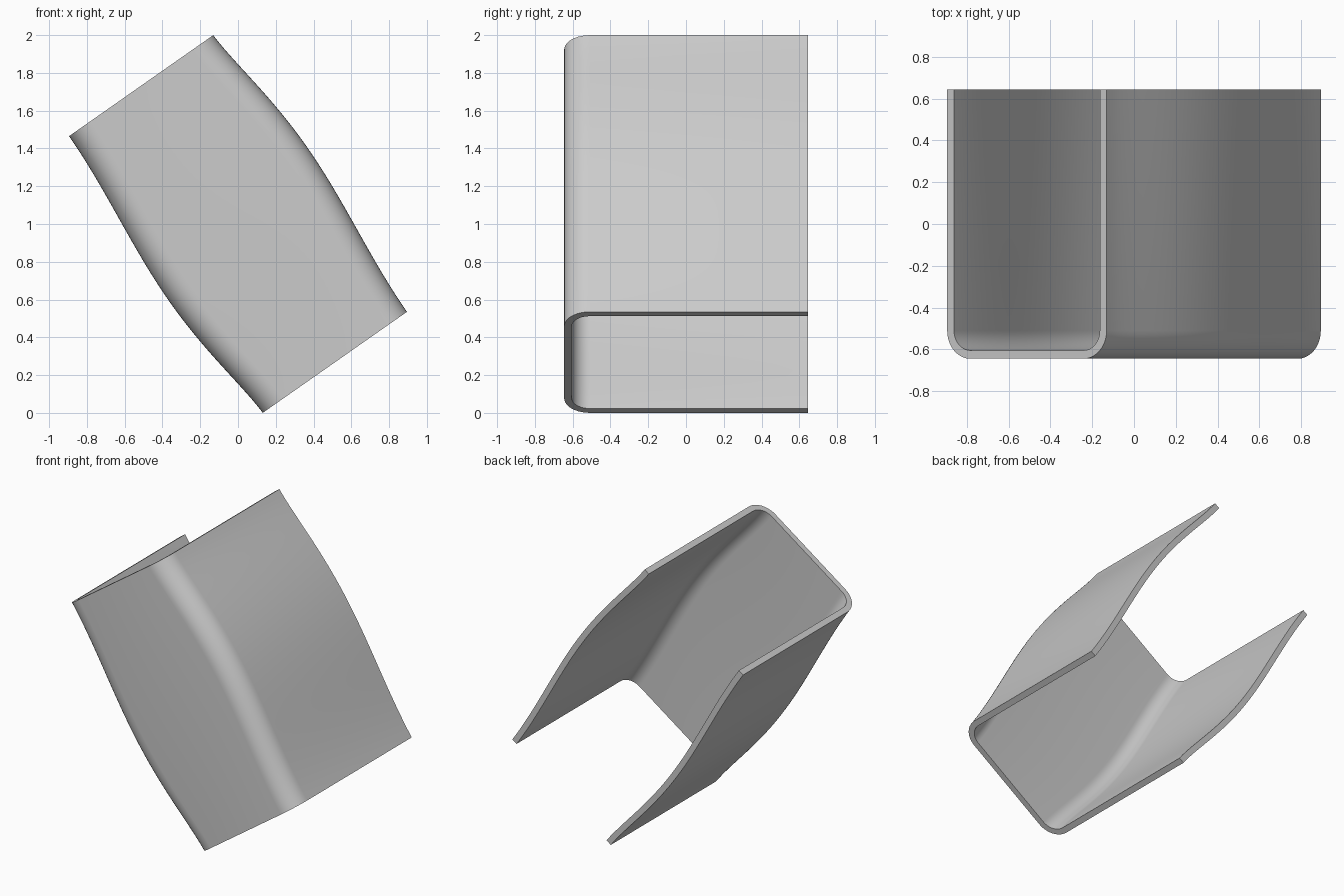
import bpy, bmesh, math
from mathutils import Vector

if "Cube" in bpy.data.objects:
    bpy.data.objects.remove(bpy.data.objects["Cube"])

LENGTH, HALF, DEPTH = 1.788, 0.466, 0.645
WALL, RADIUS = 0.04, 0.135
STEPS, ARC = 40, 10
TILT = math.radians(35)
across = Vector((math.cos(TILT), 0, math.sin(TILT)))
along = Vector((-math.sin(TILT), 0, math.cos(TILT)))

grey = bpy.data.materials.new("light grey")
grey.use_nodes = True
grey.diffuse_color = (0.6, 0.6, 0.6, 1)
grey.node_tree.nodes["Principled BSDF"].inputs["Base Color"].default_value = (0.6, 0.6, 0.6, 1)


def bulge(t):
    """Outward swell of a side wall, strongest just below the middle."""
    return 0.067 * max(0, math.sin(math.pi * t ** 0.82)) ** 1.8


def u_line(left, right, inset):
    """Rounded U open at the back, as (across, depth) pairs."""
    r = RADIUS - inset
    pts = [(left + inset, DEPTH)]
    for cx, start in ((left + RADIUS, math.pi), (right - RADIUS, 1.5 * math.pi)):
        for i in range(ARC + 1):
            a = start + 0.5 * math.pi * i / ARC
            pts.append((cx + r * math.cos(a), RADIUS - DEPTH + r * math.sin(a)))
    return pts + [(right - inset, DEPTH)]


# Sweep the channel section along the tilted axis
bm = bmesh.new()
rings = []
for k in range(STEPS + 1):
    t = k / STEPS
    left, right = -HALF - bulge(t), HALF + bulge(1 - t)
    section = u_line(left, right, 0) + u_line(left, right, WALL)[::-1]
    base = Vector((0, 0, 1)) + along * (t - 0.5) * LENGTH
    rings.append([bm.verts.new(base + across * u + Vector((0, y, 0))) for u, y in section])

n = len(rings[0])
for a, b in zip(rings, rings[1:]):
    for i in range(n):
        j = (i + 1) % n
        bm.faces.new((a[i], a[j], b[j], b[i]))

# Close both end rims with quads between the outer and inner lines
for ring in (rings[0], rings[-1]):
    for i in range(n // 2 - 1):
        bm.faces.new((ring[i], ring[i + 1], ring[n - 2 - i], ring[n - 1 - i]))
bmesh.ops.recalc_face_normals(bm, faces=bm.faces)

mesh = bpy.data.meshes.new("curved_channel")
bm.to_mesh(mesh)
bm.free()
mesh.materials.append(grey)
channel = bpy.data.objects.new("curved_channel", mesh)
bpy.context.collection.objects.link(channel)
bpy.context.view_layer.objects.active = channel
channel.select_set(True)
bpy.ops.object.shade_smooth_by_angle(angle=math.radians(35))
